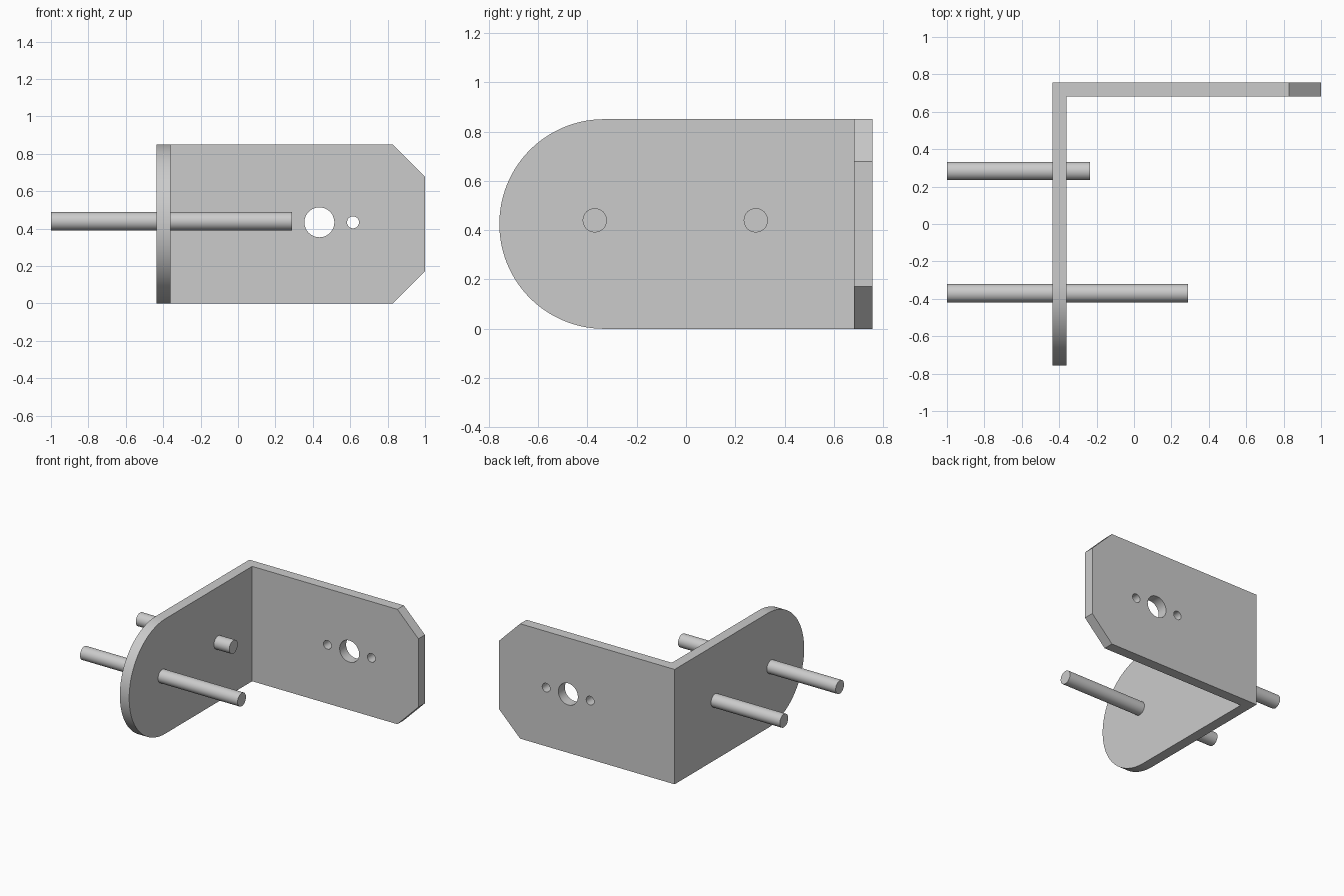
import bpy
import bmesh
from math import radians

default = bpy.data.objects.get("Cube")
if default:
    bpy.data.objects.remove(default, do_unlink=True)

LEFT, RIGHT, FRONT, BACK = -0.437, 1.0, -0.757, 0.757
THICK, HEIGHT, MID = 0.076, 0.85, 0.437

grey = bpy.data.materials.new("plain grey")
grey.use_nodes = True
colour = (0.6, 0.6, 0.6, 1)
grey.diffuse_color = colour
grey.node_tree.nodes["Principled BSDF"].inputs["Base Color"].default_value = colour


def shade(obj):
    bpy.ops.object.select_all(action="DESELECT")
    obj.select_set(True)
    bpy.context.view_layer.objects.active = obj
    bpy.ops.object.shade_smooth_by_angle(angle=radians(30))


def cylinder(name, radius, length, centre, rotation):
    bpy.ops.mesh.primitive_cylinder_add(vertices=48, radius=radius, depth=length,
                                        location=centre, rotation=rotation)
    obj = bpy.context.object
    obj.name = name
    obj.data.materials.append(grey)
    return obj


def end_edges(bm, axis, value):
    """Top and bottom edges of the end face at the given coordinate."""
    return [e for e in bm.edges
            if all(abs(v.co[axis] - value) < 1e-4 for v in e.verts)
            and abs(e.verts[0].co.z - e.verts[1].co.z) < 1e-4]


# Bracket: L-shaped footprint raised to full height
bm = bmesh.new()
outline = [(LEFT, FRONT), (LEFT + THICK, FRONT), (LEFT + THICK, BACK - THICK),
           (RIGHT, BACK - THICK), (RIGHT, BACK), (LEFT, BACK)]
base = bm.faces.new([bm.verts.new((x, y, 0)) for x, y in outline])
raised = bmesh.ops.extrude_face_region(bm, geom=[base])["geom"]
bmesh.ops.translate(bm, vec=(0, 0, HEIGHT),
                    verts=[v for v in raised if isinstance(v, bmesh.types.BMVert)])
bmesh.ops.recalc_face_normals(bm, faces=bm.faces)

# Clipped corners on the back plate, round nose on the side plate
bmesh.ops.bevel(bm, geom=end_edges(bm, 0, RIGHT), offset=0.172, segments=1,
                affect="EDGES", profile=0.5)
bmesh.ops.bevel(bm, geom=end_edges(bm, 1, FRONT), offset=HEIGHT / 2 - 0.0005,
                segments=32, affect="EDGES", profile=0.5)
mesh = bpy.data.meshes.new("bracket")
bm.to_mesh(mesh)
bm.free()
bracket = bpy.data.objects.new("bracket", mesh)
bpy.context.collection.objects.link(bracket)
mesh.materials.append(grey)

# Shaft hole flanked by two screw holes
for x, radius in ((0.255, 0.032), (0.435, 0.08), (0.615, 0.032)):
    cutter = cylinder("hole_cutter", radius, 0.3, (x, BACK - THICK / 2, MID - 0.003),
                      (radians(90), 0, 0))
    cutter.hide_render = True
    cut = bracket.modifiers.new("hole", "BOOLEAN")
    cut.operation, cut.solver, cut.object = "DIFFERENCE", "EXACT", cutter
    bpy.context.view_layer.objects.active = bracket
    bpy.ops.object.modifier_apply(modifier=cut.name)
    bpy.data.objects.remove(cutter, do_unlink=True)
shade(bracket)

# Rods passing through the side plate
for name, y, end in (("front_rod", -0.37, 0.29), ("back_rod", 0.283, -0.235)):
    rod = cylinder(name, 0.049, end + 1, ((end - 1) / 2, y, MID + 0.003),
                   (0, radians(90), 0))
    shade(rod)
